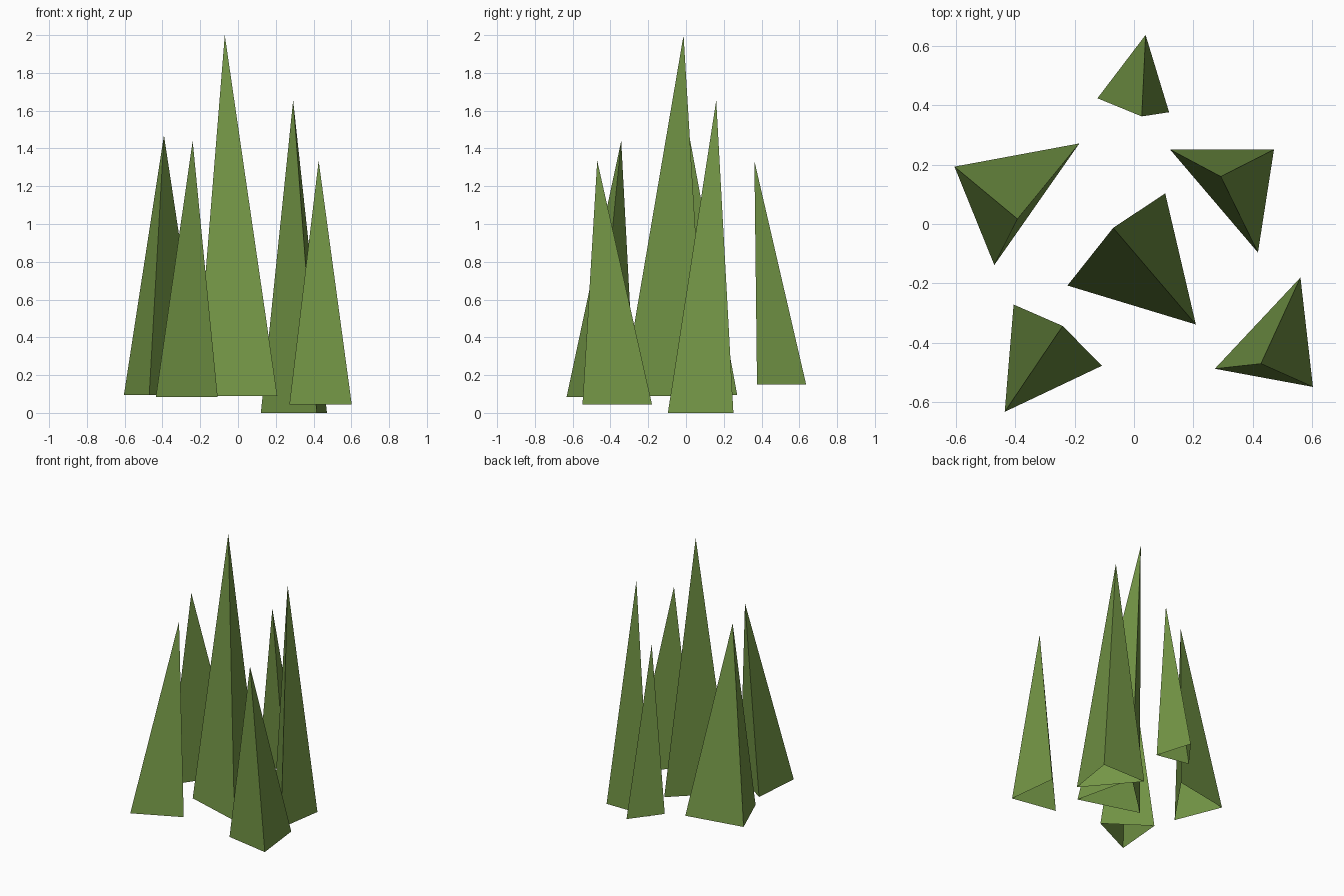
import bpy

green = bpy.data.materials.new("grass_green")
green.diffuse_color = (0.171, 0.301, 0.060, 1)


def blade(name, base_z, corners, tip):
    """Three-sided spike, open underneath; corners run anticlockwise."""
    verts = [(x, y, base_z) for x, y in corners] + [tip]
    faces = [(i, (i + 1) % 3, 3) for i in range(3)]
    mesh = bpy.data.meshes.new(name)
    mesh.from_pydata(verts, [], faces)
    mesh.materials.append(green)
    obj = bpy.data.objects.new(name, mesh)
    bpy.context.collection.objects.link(obj)


# Tall blade in the middle
blade("centre_blade", 0.09, [(0.105, 0.103), (-0.224, -0.207), (0.208, -0.338)], (-0.07, -0.013, 2.0))

# Shorter blades in a ring around it
blade("left_blade", 0.095, [(-0.604, 0.193), (-0.47, -0.138), (-0.184, 0.271)], (-0.392, 0.017, 1.47))
blade("back_blade", 0.15, [(-0.123, 0.423), (0.118, 0.376), (0.039, 0.636)], (0.026, 0.362, 1.335))
blade("right_back_blade", 0.0, [(0.121, 0.251), (0.417, -0.096), (0.471, 0.251)], (0.292, 0.16, 1.655))
blade("right_front_blade", 0.045, [(0.272, -0.487), (0.602, -0.548), (0.56, -0.18)], (0.427, -0.47, 1.335))
blade("left_front_blade", 0.085, [(-0.405, -0.271), (-0.435, -0.632), (-0.108, -0.477)], (-0.24, -0.343, 1.44))
